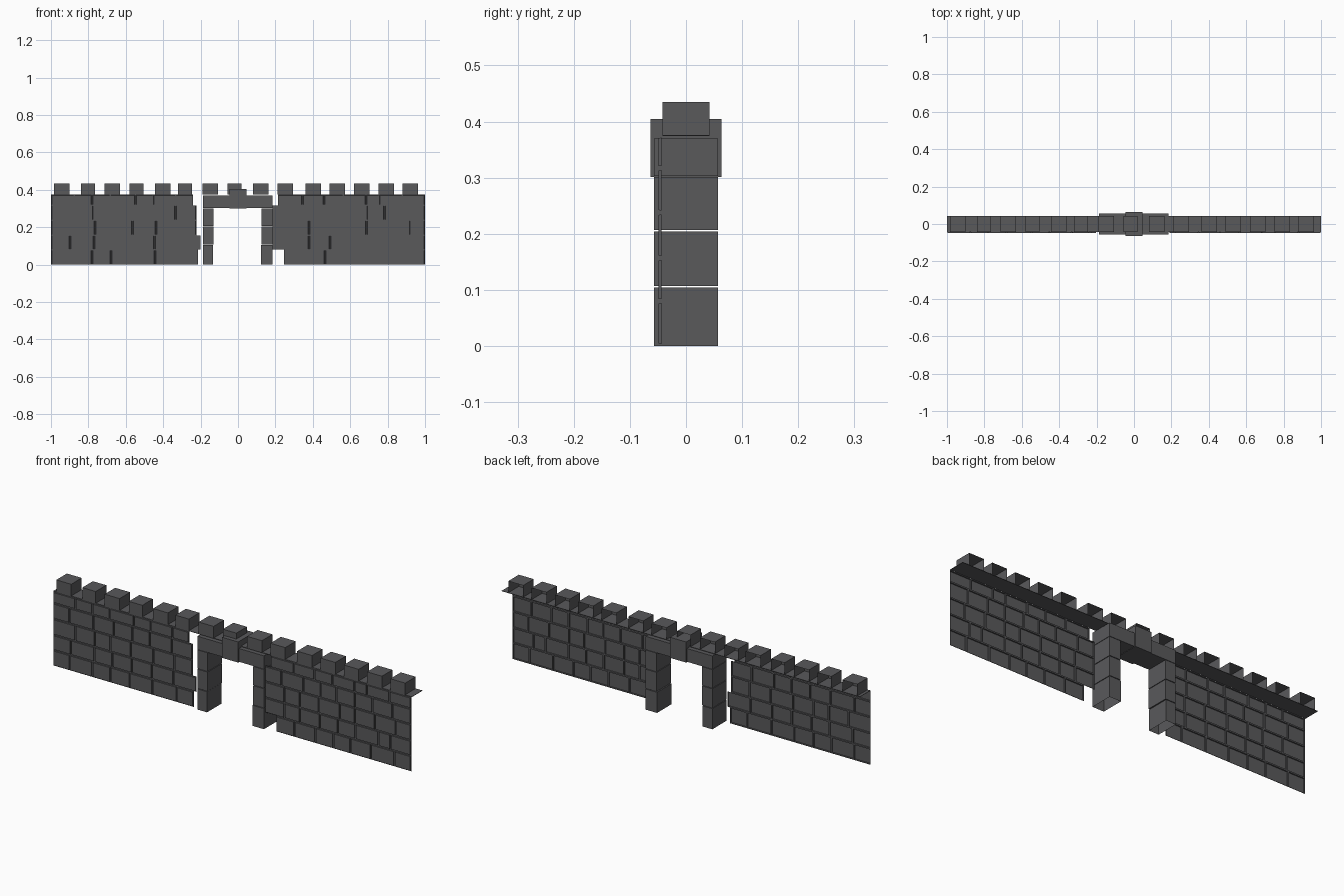
import bpy
import bmesh
import random

random.seed(4)
if "Cube" in bpy.data.objects:
    bpy.data.objects.remove(bpy.data.objects["Cube"])


def material(name, colour):
    m = bpy.data.materials.new(name)
    m.use_nodes = True
    m.diffuse_color = colour
    m.node_tree.nodes["Principled BSDF"].inputs["Base Color"].default_value = colour
    return m


stone = material("grey stone", (0.1, 0.1, 0.105, 1))


def finish(name, bm):
    mesh = bpy.data.meshes.new(name)
    bm.to_mesh(mesh)
    bm.free()
    mesh.materials.append(stone)
    ob = bpy.data.objects.new(name, mesh)
    bpy.context.collection.objects.link(ob)
    return ob


def add_box(bm, x, y, z, open_side=None):
    """Box from (min, max) pairs; open_side is an (axis, sign) face to leave out."""
    verts = bmesh.ops.create_cube(bm, size=1)["verts"]
    for v in verts:
        v.co = [lo + (hi - lo) * (c + 0.5) for c, (lo, hi) in zip(v.co, (x, y, z))]
    if open_side:
        axis, sign = open_side
        bm.normal_update()
        faces = {f for v in verts for f in v.link_faces}
        gone = [f for f in faces if f.normal[axis] * sign > 0.9]
        bmesh.ops.delete(bm, geom=gone, context="FACES_ONLY")


# Brick walls: one thin sheet of raised bricks on each side of the gate
ROWS = [0, 0.08, 0.157, 0.238, 0.317, 0.375]
MORTAR_Y = -0.0435


def brick_wall(name, spans):
    bm = bmesh.new()
    for row, (start, end) in enumerate(spans):
        z0, z1 = ROWS[row], ROWS[row + 1]
        count = round((end - start) / 0.108)
        step = (end - start) / count
        joints = [start + step * (i + random.uniform(-0.2, 0.2)) for i in range(count + 1)]
        joints[0], joints[-1] = start, end
        for x0, x1 in zip(joints, joints[1:]):
            corners = ((x0, z0), (x1, z0), (x1, z1), (x0, z1))
            bm.faces.new([bm.verts.new((x, MORTAR_Y, z)) for x, z in corners])
    bm.normal_update()
    bricks = list(bm.faces)
    bmesh.ops.inset_individual(bm, faces=bricks, thickness=0.005)
    bmesh.ops.inset_individual(bm, faces=bricks, thickness=0.001, depth=0.0055)
    bmesh.ops.remove_doubles(bm, verts=bm.verts, dist=0.0001)
    return finish(name, bm)


brick_wall("right_brick_wall", [(-1, e) for e in (-0.215, -0.2, -0.222, -0.222, -0.24)])
brick_wall("left_brick_wall", [(s, 1) for s in (0.245, 0.185, 0.185, 0.185, 0.215)])

# Walkway: thin slab on top of the wall
bm = bmesh.new()
add_box(bm, (-1, 1), (-0.042, 0.042), (0.374, 0.376))
finish("walkway", bm)

# Battlements: hollow blocks, open to the back
starts = [-0.985, -0.84, -0.715, -0.58, -0.445, -0.32, -0.19, -0.055,
          0.08, 0.21, 0.36, 0.49, 0.62, 0.75, 0.88]
bm = bmesh.new()
for i, x in enumerate(starts):
    add_box(bm, (x, x + (0.075 if x < 0.1 and i % 2 else 0.083)),
            (-0.042, 0.042), (0.376, 0.435), (1, 1))
finish("battlements", bm)

# Gate posts: three stacked blocks each, hollow at the foot
for name, inner, outer in (("right_gate_post", -0.13, -0.187), ("left_gate_post", 0.125, 0.185)):
    bm = bmesh.new()
    for i, (z0, z1) in enumerate(((0.0, 0.104), (0.107, 0.204), (0.207, 0.301))):
        edge = inner - 0.003 if i == 0 else inner
        add_box(bm, (min(edge, outer), max(edge, outer)), (-0.057, 0.057), (z0, z1),
                (2, -1) if i == 0 else None)
    finish(name, bm)

# Lintel in two halves with a taller keystone
for name, x in (("right_lintel", (-0.187, -0.045)), ("left_lintel", (0.045, 0.185))):
    bm = bmesh.new()
    add_box(bm, x, (-0.057, 0.057), (0.303, 0.37))
    finish(name, bm)
bm = bmesh.new()
add_box(bm, (-0.045, 0.045), (-0.063, 0.063), (0.301, 0.405))
finish("keystone", bm)
